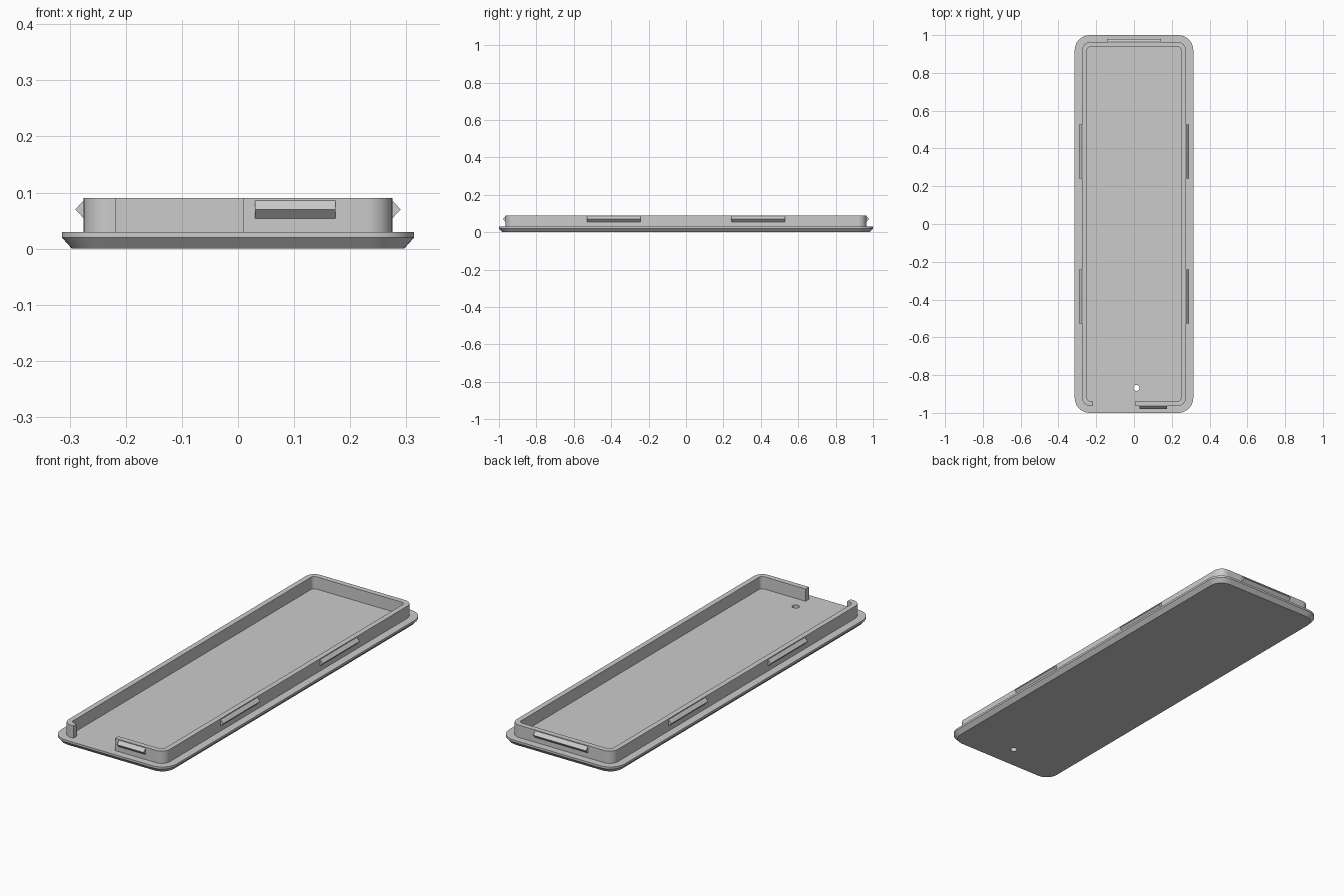
import bpy, bmesh, math
from mathutils import Vector

cube = bpy.data.objects.get("Cube")
if cube:
    bpy.data.objects.remove(cube, do_unlink=True)

grey = bpy.data.materials.new("light grey plastic")
grey.use_nodes = True
colour = (0.6, 0.6, 0.6, 1)
grey.diffuse_color = colour
grey.node_tree.nodes["Principled BSDF"].inputs["Base Color"].default_value = colour

PLATE_X, PLATE_Y, PLATE_TOP = 0.314, 1.0, 0.03
WALL_X, WALL_Y, WALL_TOP = 0.275, 0.964, 0.09
THICK = 0.026


def finish(name, bm):
    bmesh.ops.recalc_face_normals(bm, faces=bm.faces)
    mesh = bpy.data.meshes.new(name)
    bm.to_mesh(mesh)
    bm.free()
    obj = bpy.data.objects.new(name, mesh)
    bpy.context.collection.objects.link(obj)
    mesh.materials.append(grey)
    return obj


def activate(obj):
    bpy.ops.object.select_all(action='DESELECT')
    obj.select_set(True)
    bpy.context.view_layer.objects.active = obj


def ring(bm, hx, hy, radius, z, steps=10):
    """Rounded rectangle of vertices."""
    verts = []
    for i, (sx, sy) in enumerate([(1, 1), (-1, 1), (-1, -1), (1, -1)]):
        for k in range(steps + 1):
            a = (i + k / steps) * math.pi / 2
            verts.append(bm.verts.new((sx * (hx - radius) + radius * math.cos(a),
                                       sy * (hy - radius) + radius * math.sin(a), z)))
    return verts


def bridge(bm, a, b):
    n = len(a)
    for i in range(n):
        bm.faces.new((a[i], a[(i + 1) % n], b[(i + 1) % n], b[i]))


def cut(obj, cutter):
    """Subtract the cutter, then discard it."""
    cutter.hide_render = True
    mod = obj.modifiers.new("cut", 'BOOLEAN')
    mod.operation = 'DIFFERENCE'
    mod.solver = 'EXACT'
    mod.object = cutter
    activate(obj)
    bpy.ops.object.modifier_apply(modifier=mod.name)
    bpy.data.objects.remove(cutter, do_unlink=True)


# Base plate with a chamfered underside
bm = bmesh.new()
rings = [ring(bm, PLATE_X - inset, PLATE_Y - inset, 0.08 - inset, z)
         for inset, z in [(0.018, 0), (0, 0.02), (0, PLATE_TOP)]]
for low, high in zip(rings, rings[1:]):
    bridge(bm, low, high)
bm.faces.new(rings[0])
bm.faces.new(rings[-1])
plate = finish("base_plate", bm)

# Small round hole through the plate
bm = bmesh.new()
bmesh.ops.create_cone(bm, cap_ends=True, segments=24, radius1=0.016, radius2=0.016, depth=0.2)
bmesh.ops.translate(bm, verts=bm.verts, vec=(0.013, -0.868, 0))
cut(plate, finish("hole_cutter", bm))

# Upright rim, open at the front
bm = bmesh.new()
loops = [ring(bm, WALL_X - t, WALL_Y - t, 0.045 - t, z)
         for t, z in [(0, PLATE_TOP), (0, WALL_TOP), (THICK, WALL_TOP), (THICK, PLATE_TOP)]]
for i in range(4):
    bridge(bm, loops[i], loops[(i + 1) % 4])
rim = finish("rim_wall", bm)

bm = bmesh.new()
bmesh.ops.create_cube(bm, size=1)
for v in bm.verts:
    v.co = Vector((v.co.x * 0.226 - 0.104, v.co.y * 0.2 - WALL_Y, v.co.z))
cut(rim, finish("gap_cutter", bm))

for obj in (plate, rim):
    activate(obj)
    bpy.ops.object.shade_smooth_by_angle(angle=math.radians(30))


def clip(name, centre, outward, length):
    """Triangular snap ridge standing out from the rim."""
    out = Vector(outward)
    along = Vector((-out.y, out.x, 0))
    bm = bmesh.new()
    ends = []
    for s in (-0.5, 0.5):
        ends.append([bm.verts.new(Vector(centre) + along * s * length + out * d + Vector((0, 0, h)))
                     for d, h in [(0, -0.016), (0.015, 0), (0, 0.016)]])
    bridge(bm, ends[0], ends[1])
    for end in ends:
        bm.faces.new(end)
    finish(name, bm)


# Snap ridges: two per long side, one at each end
for side, sx in (("left", 1), ("right", -1)):
    for place, sy in (("back", 1), ("front", -1)):
        clip(f"{side}_{place}_clip", (sx * WALL_X, sy * 0.385, 0.07), (sx, 0, 0), 0.286)
clip("back_clip", (0, WALL_Y, 0.07), (0, 1, 0), 0.286)
clip("front_clip", (0.102, -WALL_Y, 0.07), (0, -1, 0), 0.144)
